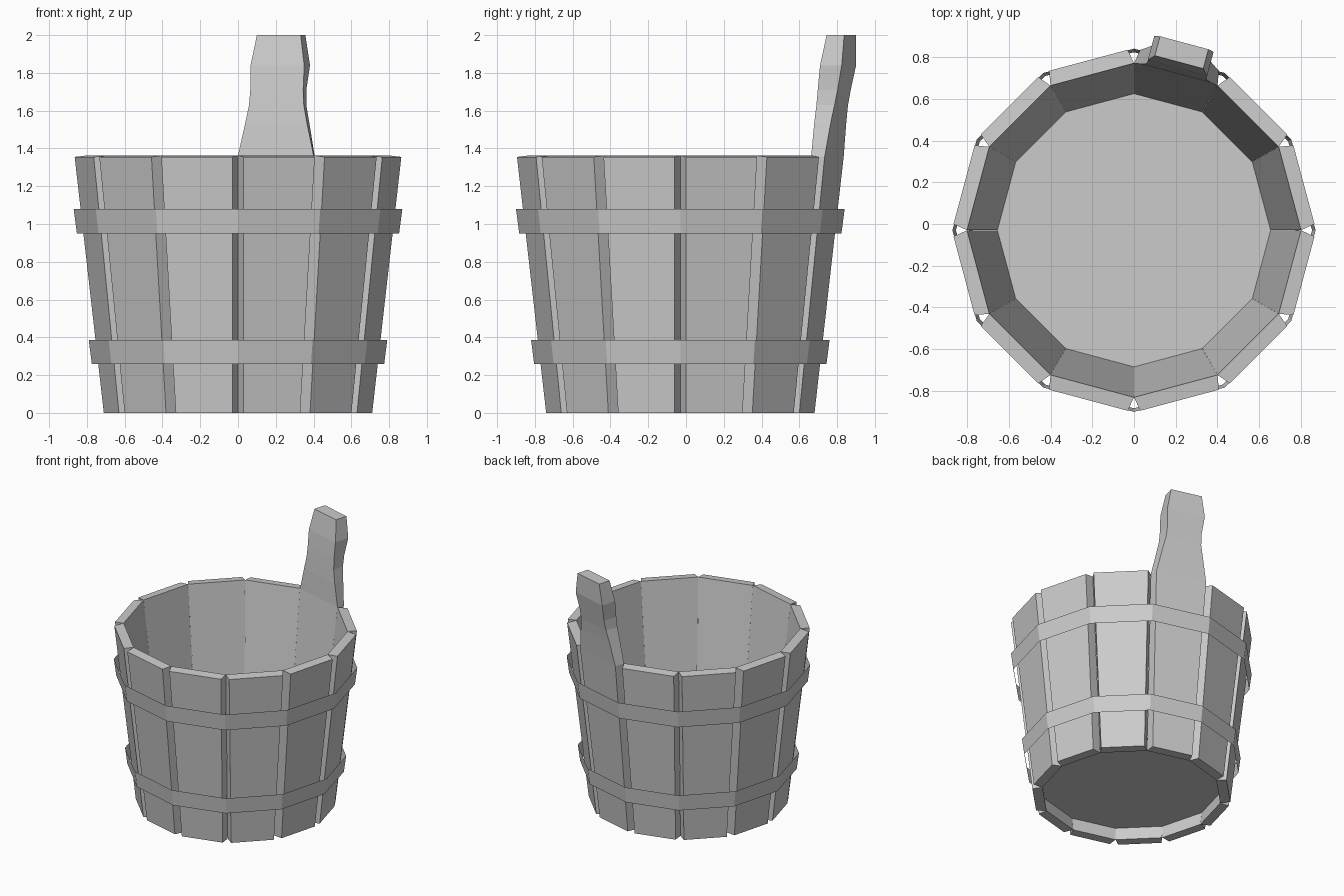
import bpy
from math import radians, sin, cos, pi
from mathutils import Matrix

cube = bpy.data.objects.get("Cube")
if cube:
    bpy.data.objects.remove(cube)

SIDES = 12
CENTRE_Y = -0.03

wood = bpy.data.materials.new("grey_wood")
wood.use_nodes = True
GREY = (0.6, 0.6, 0.6, 1)
wood.diffuse_color = GREY
wood.node_tree.nodes["Principled BSDF"].inputs["Base Color"].default_value = GREY


def add_object(name, verts, faces, angle=0):
    mesh = bpy.data.meshes.new(name)
    mesh.from_pydata(verts, [], faces)
    mesh.transform(Matrix.Rotation(angle, 4, "Z"))
    mesh.materials.append(wood)
    obj = bpy.data.objects.new(name, mesh)
    obj.location.y = CENTRE_Y
    bpy.context.collection.objects.link(obj)
    return obj


def stave(name, sections, angle):
    """Loft four-cornered sections: inner radius, z, half width; outer radius, z, half width."""
    verts, faces = [], []
    for r_in, z_in, w_in, r_out, z_out, w_out in sections:
        verts += [(r_in, -w_in, z_in), (r_out, -w_out, z_out),
                  (r_out, w_out, z_out), (r_in, w_in, z_in)]
    for k in range(0, len(verts) - 4, 4):
        for i in range(4):
            j = (i + 1) % 4
            faces.append((k + i, k + j, k + 4 + j, k + 4 + i))
    n = len(verts)
    faces += [(3, 2, 1, 0), (n - 4, n - 3, n - 2, n - 1)]
    return add_object(name, verts, faces, angle)


def ring(radius, z):
    return [(radius * cos(2 * pi * i / SIDES), radius * sin(2 * pi * i / SIDES), z)
            for i in range(SIDES)]


# Staves, with the one behind rising into a handle
foot = (0.621, 0, 0.166, 0.694, 0, 0.155)
rim = (0.773, 1.363, 0.207, 0.843, 1.355, 0.195)
grip = [
    (0.779, 1.53, 0.170, 0.866, 1.53, 0.160),
    (0.786, 1.63, 0.150, 0.882, 1.63, 0.138),
    (0.792, 1.71, 0.145, 0.898, 1.71, 0.134),
    (0.805, 1.84, 0.147, 0.924, 1.84, 0.147),
    (0.834, 2.0, 0.120, 0.930, 2.0, 0.120),
]
for i in range(SIDES):
    angle = radians(15 + 30 * i)
    if i == 2:
        stave("handle_stave", [foot, rim] + grip, angle)
    else:
        stave(f"stave_{i + 1}", [foot, rim], angle)

# Hoops
for name, r_low, z_low, r_high, z_high in (
        ("lower_hoop", 0.774, 0.26, 0.79, 0.385),
        ("upper_hoop", 0.853, 0.95, 0.87, 1.08)):
    quads = [(i, (i + 1) % SIDES, SIDES + (i + 1) % SIDES, SIDES + i) for i in range(SIDES)]
    add_object(name, ring(r_low, z_low) + ring(r_high, z_high), quads)

# Floor
add_object("floor", ring(0.655, 0.1), [tuple(range(SIDES))])
